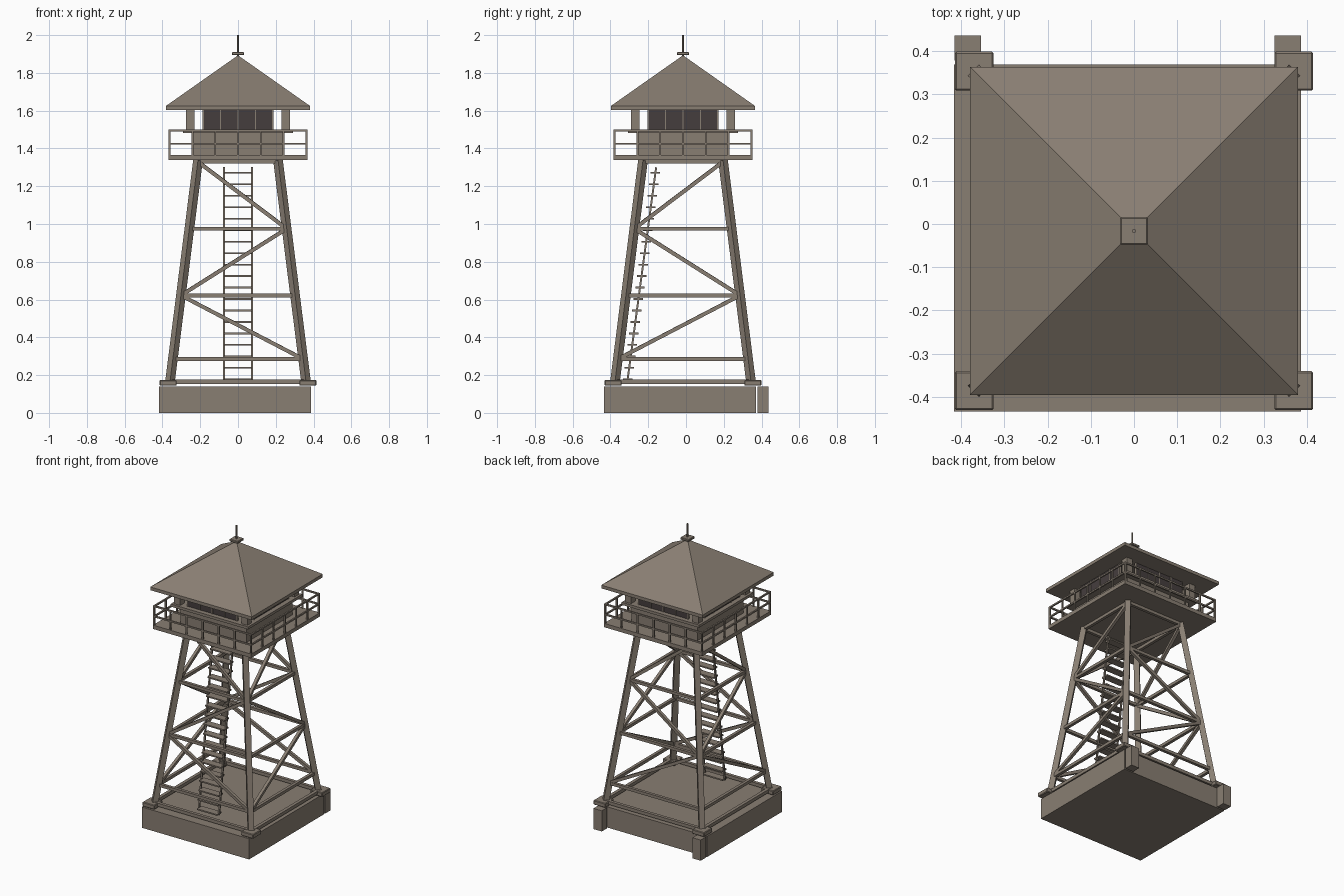
import bpy, bmesh
from mathutils import Vector, Matrix

cube = bpy.data.objects.get("Cube")
if cube:
    bpy.data.objects.remove(cube, do_unlink=True)

CENTRE = Vector((0, -0.016, 0))      # axis of the tower
FACES = [Matrix.Rotation(a, 4, 'Z') for a in (0, 1.570796, 3.141593, 4.712389)]
CORNERS = [(-1, -1), (1, -1), (1, 1), (-1, 1)]


def material(name, rgb):
    m = bpy.data.materials.new(name)
    m.use_nodes = True
    m.diffuse_color = (*rgb, 1)
    m.node_tree.nodes["Principled BSDF"].inputs["Base Color"].default_value = (*rgb, 1)
    return m


WOOD = material("weathered_wood", (0.25, 0.21, 0.17))
GLASS = material("dark_window", (0.06, 0.048, 0.048))


def box(bm, centre, size, turn=Matrix()):
    m = turn @ Matrix.Translation(centre) @ Matrix.Diagonal((*size, 1))
    bmesh.ops.create_cube(bm, size=1, matrix=m)


def beam(bm, a, b, width):
    """Square bar between two points."""
    a, b = Vector(a), Vector(b)
    d = b - a
    m = (Matrix.Translation((a + b) / 2) @ d.to_track_quat('Z', 'Y').to_matrix().to_4x4()
         @ Matrix.Diagonal((width, width, d.length, 1)))
    bmesh.ops.create_cube(bm, size=1, matrix=m)


def finish(name, bm, mat=WOOD, bevel=0, origin=CENTRE):
    mesh = bpy.data.meshes.new(name)
    bm.to_mesh(mesh)
    bm.free()
    mesh.materials.append(mat)
    ob = bpy.data.objects.new(name, mesh)
    ob.location = origin
    bpy.context.collection.objects.link(ob)
    if bevel:
        mod = ob.modifiers.new("soft_edges", 'BEVEL')
        mod.width = bevel
        mod.segments = 1
    return ob


# Foundation slab with two blocks behind it
bm = bmesh.new()
box(bm, (-0.015, -0.032, 0.07), (0.804, 0.804, 0.14))
finish("foundation", bm, origin=(0, 0, 0))
bm = bmesh.new()
for x in (-0.385, 0.356):
    box(bm, (x, 0.408, 0.07), (0.062, 0.058, 0.14))
finish("rear_blocks", bm, origin=(0, 0, 0))

# Foot pads
bm = bmesh.new()
for sx, sy in CORNERS:
    box(bm, (sx * 0.37, sy * 0.37, 0.159), (0.09, 0.09, 0.03))
finish("foot_pads", bm, bevel=0.004)

# Sloping legs
FOOT, TOP = 0.165, 1.335


def spread(z):
    return 0.36 + (0.212 - 0.36) * (z - FOOT) / (TOP - FOOT)


bm = bmesh.new()
for sx, sy in CORNERS:
    beam(bm, (sx * 0.36, sy * 0.36, FOOT), (sx * 0.212, sy * 0.212, TOP), 0.036)
finish("legs", bm)

# Horizontal girts on all four faces
LEVELS = [0.285, 0.622, 0.975, 1.33]
bm = bmesh.new()
for turn in FACES:
    box(bm, (0, -0.368, 0.165), (0.7, 0.022, 0.022), turn)
    for z in LEVELS:
        s = spread(z)
        box(bm, (0, -s, z), (2 * s, 0.02, 0.02), turn)
finish("girts", bm)

# Zigzag braces, the same on opposite faces
bm = bmesh.new()
for i in range(3):
    z0, z1 = LEVELS[i], LEVELS[i + 1]
    s0, s1 = spread(z0), spread(z1)
    k = 1 if i % 2 == 0 else -1
    for side in (-1, 1):
        beam(bm, (k * s0, side * s0, z0), (-k * s1, side * s1, z1), 0.02)
        beam(bm, (side * s0, -k * s0, z0), (side * s1, k * s1, z1), 0.02)
finish("braces", bm)

# Ladder with flat treads
bm = bmesh.new()
LOW, HIGH = Vector((0, -0.294, 0.17)), Vector((0, -0.142, 1.3))
for x in (-0.075, 0.075):
    beam(bm, LOW + Vector((x, 0, 0)), HIGH + Vector((x, 0, 0)), 0.01)
for i in range(19):
    z = 0.178 + i * 0.0607
    p = LOW.lerp(HIGH, (z - LOW.z) / (HIGH.z - LOW.z))
    box(bm, p, (0.15, 0.05, 0.009))
finish("ladder", bm)

# Lookout deck
bm = bmesh.new()
box(bm, (0, 0, 1.353), (0.736, 0.736, 0.026))
finish("deck", bm)

# Railing around the deck
bm = bmesh.new()
R = 0.362
for turn in FACES:
    for z in (1.425, 1.494):
        box(bm, (0, -R, z), (2 * R + 0.01, 0.01, 0.01), turn)
    for i in range(6):
        box(bm, (-R + i * R / 3, -R, 1.43), (0.01, 0.01, 0.135), turn)
finish("railing", bm)

# Cabin walls, ledge and corner posts
bm = bmesh.new()
box(bm, (0, 0, 1.425), (0.494, 0.494, 0.125))
finish("cabin_walls", bm)
bm = bmesh.new()
box(bm, (0, 0, 1.491), (0.58, 0.58, 0.018))
finish("window_ledge", bm)
bm = bmesh.new()
for sx, sy in CORNERS:
    box(bm, (sx * 0.252, sy * 0.252, 1.555), (0.045, 0.045, 0.12))
finish("cabin_posts", bm)

# Window panels with mullions
bm = bmesh.new()
for turn in FACES:
    box(bm, (0, -0.25, 1.555), (0.37, 0.016, 0.12), turn)
finish("windows", bm, GLASS)
bm = bmesh.new()
for turn in FACES:
    for i in range(5):
        box(bm, (-0.184 + i * 0.092, -0.255, 1.555), (0.006, 0.014, 0.12), turn)
finish("window_mullions", bm)

# Pyramid roof over a thin eave
bm = bmesh.new()
H = 0.38
eave = [bm.verts.new((sx * H, sy * H, 1.604)) for sx, sy in CORNERS]
rim = [bm.verts.new((sx * H, sy * H, 1.626)) for sx, sy in CORNERS]
apex = bm.verts.new((0, 0, 1.893))
bm.faces.new(eave[::-1])
for i in range(4):
    j = (i + 1) % 4
    bm.faces.new((eave[i], eave[j], rim[j], rim[i]))
    bm.faces.new((rim[i], rim[j], apex))
finish("roof", bm)

# Cap and lightning rod
bm = bmesh.new()
box(bm, (0, 0, 1.902), (0.064, 0.064, 0.016))
finish("roof_cap", bm, bevel=0.003)
bm = bmesh.new()
bmesh.ops.create_cone(bm, cap_ends=True, segments=8, radius1=0.005, radius2=0.005,
                      depth=0.12, matrix=Matrix.Translation((0, 0, 1.94)))
finish("lightning_rod", bm)
